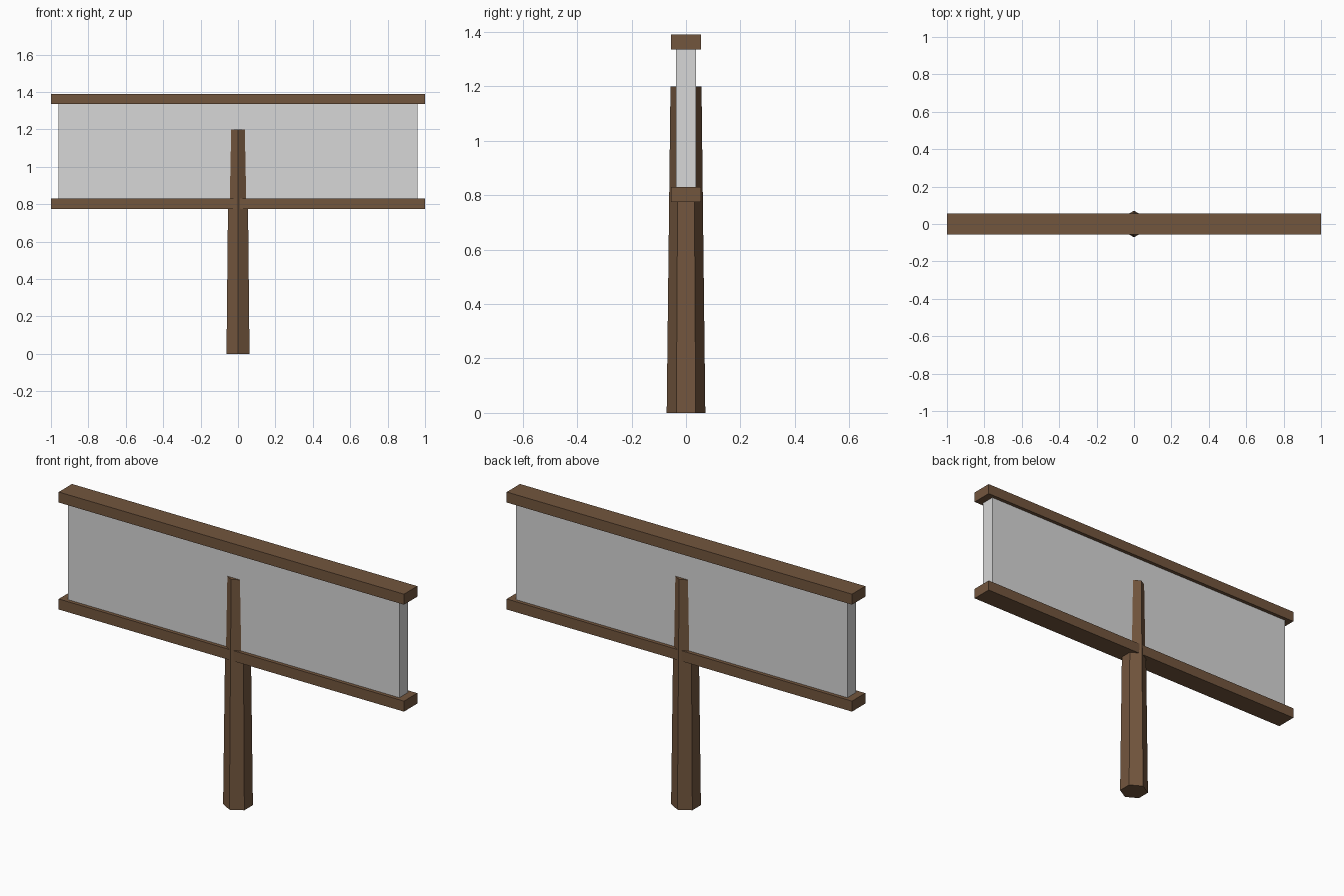
import bpy
import math

if "Cube" in bpy.data.objects:
    bpy.data.objects.remove(bpy.data.objects["Cube"])


def material(name, rgb):
    m = bpy.data.materials.new(name)
    m.diffuse_color = (*rgb, 1)
    m.use_nodes = True
    m.node_tree.nodes["Principled BSDF"].inputs["Base Color"].default_value = m.diffuse_color
    return m


wood = material("brown wood", (0.171, 0.093, 0.048))
board = material("light grey board", (0.679, 0.679, 0.679))


def box(name, half_x, half_y, z0, z1, mat):
    bpy.ops.mesh.primitive_cube_add(size=1, location=(0, 0, (z0 + z1) / 2))
    ob = bpy.context.object
    ob.name = name
    ob.scale = (2 * half_x, 2 * half_y, z1 - z0)
    bpy.ops.object.transform_apply(location=False, rotation=False, scale=True)
    ob.data.materials.append(mat)
    return ob


# Sign panel and its two wooden rails
box("sign_panel", 0.96, 0.036, 0.83, 1.335, board)
box("top_rail", 1.0, 0.055, 1.335, 1.39, wood)
box("bottom_rail", 1.0, 0.055, 0.775, 0.83, wood)

# Tapered six-sided post with a corner facing front and back
bpy.ops.mesh.primitive_cone_add(vertices=6, radius1=0.071, radius2=0.057,
                                depth=1.2, location=(0, 0, 0.6))
post = bpy.context.object
post.name = "post"
# Make sure one corner points along y
if max(v.co.y for v in post.data.vertices) < 0.069:
    post.rotation_euler.z = math.radians(30)
post.data.materials.append(wood)
